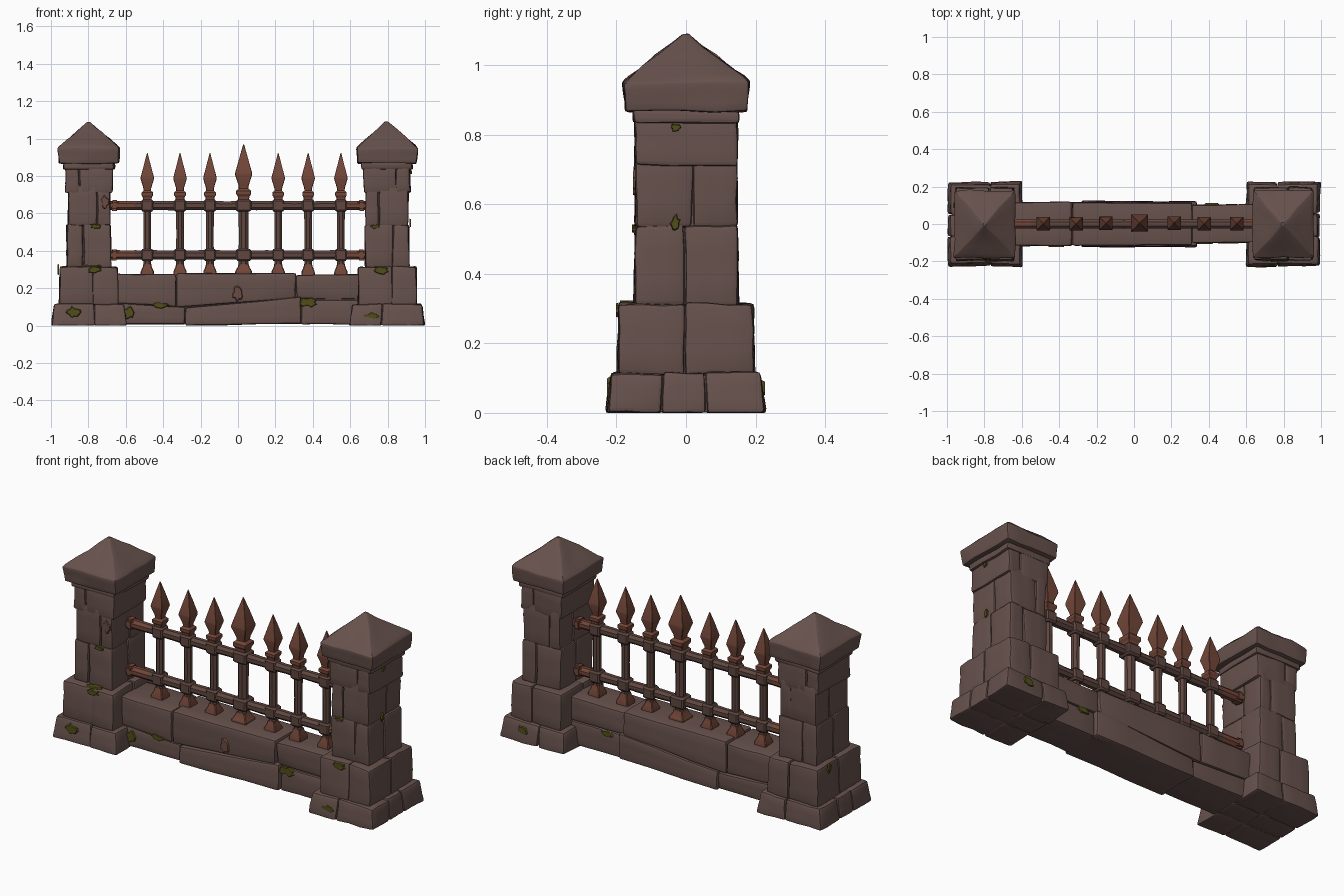
import bpy, bmesh, math, random
from mathutils import Vector, Matrix, noise

random.seed(4)
cube = bpy.data.objects.get("Cube")
if cube:
    bpy.data.objects.remove(cube)


def material(name, rgb):
    m = bpy.data.materials.new(name)
    m.use_nodes = True
    m.diffuse_color = (*rgb, 1)
    bsdf = m.node_tree.nodes["Principled BSDF"]
    bsdf.inputs["Base Color"].default_value = (*rgb, 1)
    bsdf.inputs["Roughness"].default_value = 0.9
    return m


STONE = material("brown_stone", (0.135, 0.083, 0.073))
RUST = material("rust", (0.17, 0.062, 0.04))
IRON = material("weathered_iron", (0.115, 0.062, 0.05))
MOSS = material("moss", (0.085, 0.075, 0.01))
STAIN = material("rust_stain", (0.15, 0.07, 0.052))


def finish(bm, name, mats, rule=None, angle=35):
    bmesh.ops.recalc_face_normals(bm, faces=bm.faces)
    if rule:
        for f in bm.faces:
            f.material_index = rule(f.calc_center_median())
    mesh = bpy.data.meshes.new(name)
    bm.to_mesh(mesh)
    bm.free()
    for m in mats:
        mesh.materials.append(m)
    mesh.shade_smooth()
    mesh.set_sharp_from_angle(angle=math.radians(angle))
    obj = bpy.data.objects.new(name, mesh)
    bpy.context.collection.objects.link(obj)
    return obj


def jit(a):
    return random.uniform(-a, a)


def box(bm, x, y, z, slope=(0, 0), wobble=0.004):
    """Rough block between (low, high) pairs; slope lifts the +x end of bottom and top."""
    for v in bmesh.ops.create_cube(bm, size=1)["verts"]:
        i, j, k = (int(c > 0) for c in v.co)
        v.co = (x[i] + jit(wobble), y[j] + jit(wobble),
                z[k] + i * slope[k] + k * jit(wobble))


def weather(bm, bevel=0.012, amount=0.005):
    """Worn edges and an uneven, hand cut surface."""
    bmesh.ops.bevel(bm, geom=bm.edges[:], offset=bevel, segments=2,
                    profile=0.6, affect='EDGES', clamp_overlap=True)
    bmesh.ops.subdivide_edges(bm, edges=bm.edges[:], cuts=2, use_grid_fill=True)
    for v in bm.verts:
        v.co += noise.noise_vector(v.co * 14) * amount
        v.co.z = max(v.co.z, 0)


def course(name, cx, hx, hy, z0, z1, xs=(), ys=(), taper=1.0):
    """One layer of a pillar, split into blocks at the given joints."""
    bm = bmesh.new()
    gap = 0.001
    xe, ye = [-hx, *xs, hx], [-hy, *ys, hy]
    for a, b in zip(xe, xe[1:]):
        for c, d in zip(ye, ye[1:]):
            box(bm, (a + gap, b - gap), (c + gap, d - gap), (z0, z1))
    for v in bm.verts:
        s = 1 + (taper - 1) * (v.co.z - z0) / (z1 - z0)
        v.co.x = v.co.x * s + cx
        v.co.y *= s
    weather(bm)
    # inner fill closes the joints
    box(bm, (cx - hx * 0.88, cx + hx * 0.88), (-hy * 0.88, hy * 0.88),
        (z0 + 0.004, z1 - 0.008), wobble=0)
    finish(bm, name, [STONE])


def loft(rings, sides, stretch=1.0):
    """Skin of polygon rings (height, half width) along z."""
    bm = bmesh.new()
    loops = []
    for z, h in rings:
        r = h / math.cos(math.pi / sides)
        turn = math.pi / sides
        loops.append([bm.verts.new((r * math.cos(turn + math.tau * i / sides),
                                    stretch * r * math.sin(turn + math.tau * i / sides), z))
                      for i in range(sides)])
    for lo, hi in zip(loops, loops[1:]):
        for i in range(sides):
            n = (i + 1) % sides
            bm.faces.new((lo[i], lo[n], hi[n], hi[i]))
    bm.faces.new(loops[0])
    bm.faces.new(loops[-1])
    return bm


def pillar(side, label):
    cx = side * 0.797
    course(label + "_base", cx, 0.2, 0.23, 0, 0.115,
           (-0.03 * side,), (-0.07, 0.055), 0.93)
    course(label + "_plinth", cx, 0.16, 0.198, 0.11, 0.315, (0.025,), (-0.005,), 0.97)
    course(label + "_lower_shaft", cx, 0.12, 0.15, 0.31, 0.54, (0.03 * side,), (0,), 0.98)
    course(label + "_upper_shaft", cx, 0.113, 0.147, 0.535, 0.75, (-0.045 * side,), (0.02,))
    course(label + "_neck", cx, 0.126, 0.147, 0.71, 0.85, (0.05 * side,))
    course(label + "_neck_lip", cx, 0.137, 0.154, 0.835, 0.875)
    # hipped capstone
    cap = loft([(0.868, 0.157), (0.95, 0.164), (0.965, 0.15), (1.088, 0.008)], 4, 1.1)
    rims = [e for e in cap.edges if e.calc_length() > 0.02]
    bmesh.ops.bevel(cap, geom=rims, offset=0.007, segments=2, profile=0.6,
                    affect='EDGES', clamp_overlap=True)
    bmesh.ops.subdivide_edges(cap, edges=cap.edges[:], cuts=3, use_grid_fill=True)
    for v in cap.verts:
        v.co.x += cx
        v.co += noise.noise_vector(v.co * 11) * 0.008
    finish(cap, label + "_capstone", [STONE], angle=28)


pillar(1, "left_pillar")
pillar(-1, "right_pillar")

# low wall: two courses with sloping joints
wall = bmesh.new()
box(wall, (-0.66, -0.282), (-0.112, 0.114), (0.008, 0.118), (0, -0.018))
box(wall, (-0.28, 0.338), (-0.122, 0.122), (0, 0.1), (0.012, 0.05))
box(wall, (0.34, 0.66), (-0.1, 0.104), (0.008, 0.138))
weather(wall)
finish(wall, "wall_lower_course", [STONE])
wall = bmesh.new()
box(wall, (-0.66, -0.332), (-0.116, 0.118), (0.12, 0.275), (-0.016, 0.003))
box(wall, (-0.33, 0.308), (-0.113, 0.116), (0.1, 0.283), (0.048, -0.002))
box(wall, (0.31, 0.66), (-0.098, 0.106), (0.145, 0.272), (-0.004, 0.002))
weather(wall)
box(wall, (-0.66, 0.66), (-0.085, 0.085), (0.01, 0.262), wobble=0)
finish(wall, "wall_upper_course", [STONE])

# horizontal rails
for label, height in (("lower_rail", 0.378), ("upper_rail", 0.642)):
    steps = 28
    bm = loft([(-0.7 + 1.4 * i / steps, 0.024 + jit(0.0015))
               for i in range(steps + 1)], 8)
    bm.transform(Matrix.Translation((0, 0, height)) @ Matrix.Rotation(math.pi / 2, 4, 'Y'))
    finish(bm, label, [IRON, RUST], lambda c: int(abs(c.x) > 0.53))
    for side, end in ((1, "left"), (-1, "right")):
        bm = bmesh.new()
        box(bm, (side * 0.66 - 0.022, side * 0.66 + 0.022), (-0.029, 0.029),
            (height - 0.029, height + 0.029), wobble=0.002)
        bmesh.ops.bevel(bm, geom=bm.edges[:], offset=0.01, segments=2,
                        affect='EDGES', clamp_overlap=True)
        finish(bm, f"{label}_{end}_socket", [RUST])

# upright spears
SHAFT = [(0.27, 0.021), (0.5, 0.02), (0.68, 0.022)]
HEAD = [(0.66, 0.022), (0.685, 0.024), (0.697, 0.031), (0.712, 0.031),
        (0.722, 0.02), (0.735, 0.021), (0.785, 0.036), (0.795, 0.035),
        (0.86, 0.018), (0.922, 0.002)]
FOOT = [(0.265, 0.036), (0.29, 0.035), (0.315, 0.024), (0.33, 0.021)]


def spear(x, number):
    middle = number == 4
    wide, tall = (1.28, 1.18) if middle else (1, 1)
    shift = Matrix.Translation((x, 0.003 + jit(0.003), 0))

    def part(name, rings, sides, mats, rule=None, bevel=0.0):
        bm = loft([(z, h * wide) for z, h in rings], sides)
        if bevel:
            long_edges = [e for e in bm.edges if abs(e.verts[0].co.z - e.verts[1].co.z) > 0.001]
            bmesh.ops.bevel(bm, geom=long_edges, offset=bevel, segments=1,
                            affect='EDGES', clamp_overlap=True)
        bm.transform(shift)
        finish(bm, f"spear_{number}_{name}", mats, rule, 25)

    part("shaft", SHAFT, 8, [IRON])
    part("head", [(0.66 + (z - 0.66) * tall, h) for z, h in HEAD], 4, [RUST], bevel=0.005)
    part("foot", FOOT, 4, [RUST], bevel=0.004)
    for label, z in (("lower", 0.378), ("upper", 0.642)):
        rings = [(z - 0.033, 0.025), (z - 0.024, 0.032), (z + 0.024, 0.032), (z + 0.033, 0.025)]
        part(label + "_collar", rings, 4, [IRON], bevel=0.007)


for n, x in enumerate((-0.485, -0.31, -0.15, 0.03, 0.215, 0.375, 0.55), 1):
    spear(x, n)


def patch(name, mat, centre, normal, width, height):
    """Thin ragged plate lying on a surface."""
    bm = bmesh.new()
    count = 14
    verts = []
    for i in range(count):
        a, r = math.tau * i / count, random.uniform(0.55, 1.1)
        verts.append(bm.verts.new((width * r * math.cos(a), height * r * math.sin(a), 0)))
    face = bm.faces.new(verts)
    top = bmesh.ops.extrude_face_region(bm, geom=[face])["geom"]
    for v in top:
        if isinstance(v, bmesh.types.BMVert):
            v.co = (v.co.x * 0.85, v.co.y * 0.85, 0.008)
    turn = Vector(normal).to_track_quat('Z', 'Y').to_matrix().to_4x4()
    bm.transform(Matrix.Translation(centre) @ turn)
    finish(bm, name, [mat])


FRONT, BACK, LEFT, RIGHT, UP = (0, -1, 0), (0, 1, 0), (1, 0, 0), (-1, 0, 0), (0, 0, 1)
spots = [((-0.88, -0.219, 0.07), FRONT, 0.04, 0.035), ((-0.77, -0.194, 0.3), FRONT, 0.045, 0.018),
         ((-0.77, -0.17, 0.315), UP, 0.05, 0.025), ((-0.76, -0.147, 0.53), FRONT, 0.035, 0.016),
         ((-0.58, -0.113, 0.07), FRONT, 0.035, 0.04), ((-0.42, -0.115, 0.11), FRONT, 0.05, 0.018),
         ((0.38, -0.1, 0.125), FRONT, 0.055, 0.028), ((0.77, -0.194, 0.295), FRONT, 0.05, 0.02),
         ((0.72, -0.219, 0.05), FRONT, 0.05, 0.025), ((0.73, -0.147, 0.53), FRONT, 0.03, 0.014),
         ((0.916, -0.03, 0.545), LEFT, 0.016, 0.028), ((0.922, -0.03, 0.82), LEFT, 0.016, 0.014),
         ((0.86, 0.219, 0.07), BACK, 0.035, 0.03), ((0.42, 0.105, 0.125), BACK, 0.05, 0.02),
         ((-0.957, 0.1, 0.3), RIGHT, 0.018, 0.03)]
for n, (centre, normal, w, h) in enumerate(spots, 1):
    patch(f"moss_patch_{n}", MOSS, centre, normal, w, h)

# rust run-off on the stone
patch("wall_rust_stain", STAIN, (0, -0.113, 0.17), FRONT, 0.035, 0.045)
patch("pillar_rust_stain", STAIN, (-0.71, -0.144, 0.66), FRONT, 0.025, 0.04)
